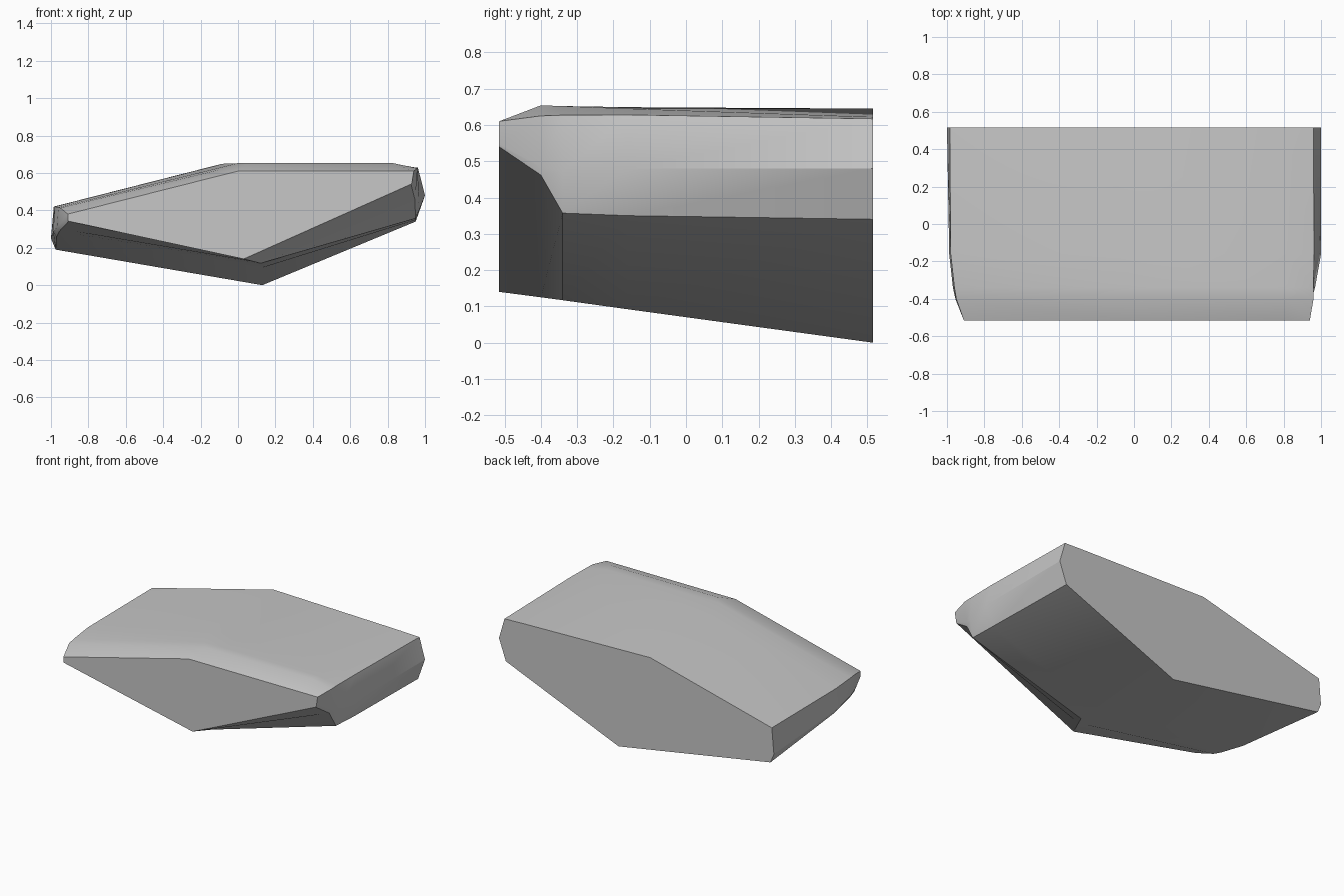
import bpy
import bmesh
import math

default_cube = bpy.data.objects.get("Cube")
if default_cube:
    bpy.data.objects.remove(default_cube, do_unlink=True)


def make_material(name, level):
    """One flat grey used in the viewport and in renders."""
    material = bpy.data.materials.new(name)
    material.use_nodes = True
    colour = (level, level, level, 1)
    material.diffuse_color = colour
    material.node_tree.nodes["Principled BSDF"].inputs["Base Color"].default_value = colour
    return material


def loft(name, sections, material):
    """Join cross-sections with the same number of points and cap both ends."""
    bm = bmesh.new()
    rings = []
    for depth, outline in sections:
        rings.append([bm.verts.new((x, depth, z)) for x, z in outline])
    for ring, following in zip(rings, rings[1:]):
        for i in range(len(ring)):
            j = (i + 1) % len(ring)
            bm.faces.new((ring[i], ring[j], following[j], following[i]))
    bm.faces.new(rings[0])
    bm.faces.new(rings[-1])
    bmesh.ops.recalc_face_normals(bm, faces=bm.faces)
    mesh = bpy.data.meshes.new(name)
    bm.to_mesh(mesh)
    bm.free()
    mesh.materials.append(material)
    obj = bpy.data.objects.new(name, mesh)
    bpy.context.collection.objects.link(obj)
    return obj


# Outlines run from the low side's upper corner, under the keel and back over the top
front_outline = [(-.91, .38), (-.91, .346), (-.905, .342), (.03, .14), (.925, .54),
                 (.93, .548), (.94, .61), (.8, .61), (0, .61)]
shoulder_outline = [(-.95, .413), (-.955, .325), (-.945, .3), (.09, .125), (.945, .462),
                    (.95, .485), (.96, .625), (.82, .654), (.05, .653)]
corner_outline = [(-.96, .416), (-.968, .31), (-.955, .287), (.12, .117), (.95, .357),
                  (.968, .47), (.96, .627), (.82, .652), (0, .652)]
middle_outline = [(-.98, .42), (-.988, .285), (-.97, .258), (.125, .092), (.953, .35),
                  (1, .48), (.962, .628), (.82, .645), (-.08, .649)]
back_outline = [(-.985, .42), (-1, .25), (-.975, .19), (.13, 0), (.95, .34),
                (1, .48), (.96, .617), (.82, .622), (-.1, .645)]

# Faceted wedge body
body = loft("wedge_body", [
    (-.515, front_outline),
    (-.4, shoulder_outline),
    (-.34, corner_outline),
    (-.16, middle_outline),
    (.515, back_outline),
], make_material("plain_grey", .57))

# Soft facets with crisp rims
bpy.ops.object.select_all(action="DESELECT")
body.select_set(True)
bpy.context.view_layer.objects.active = body
bpy.ops.object.shade_smooth_by_angle(angle=math.radians(30))
